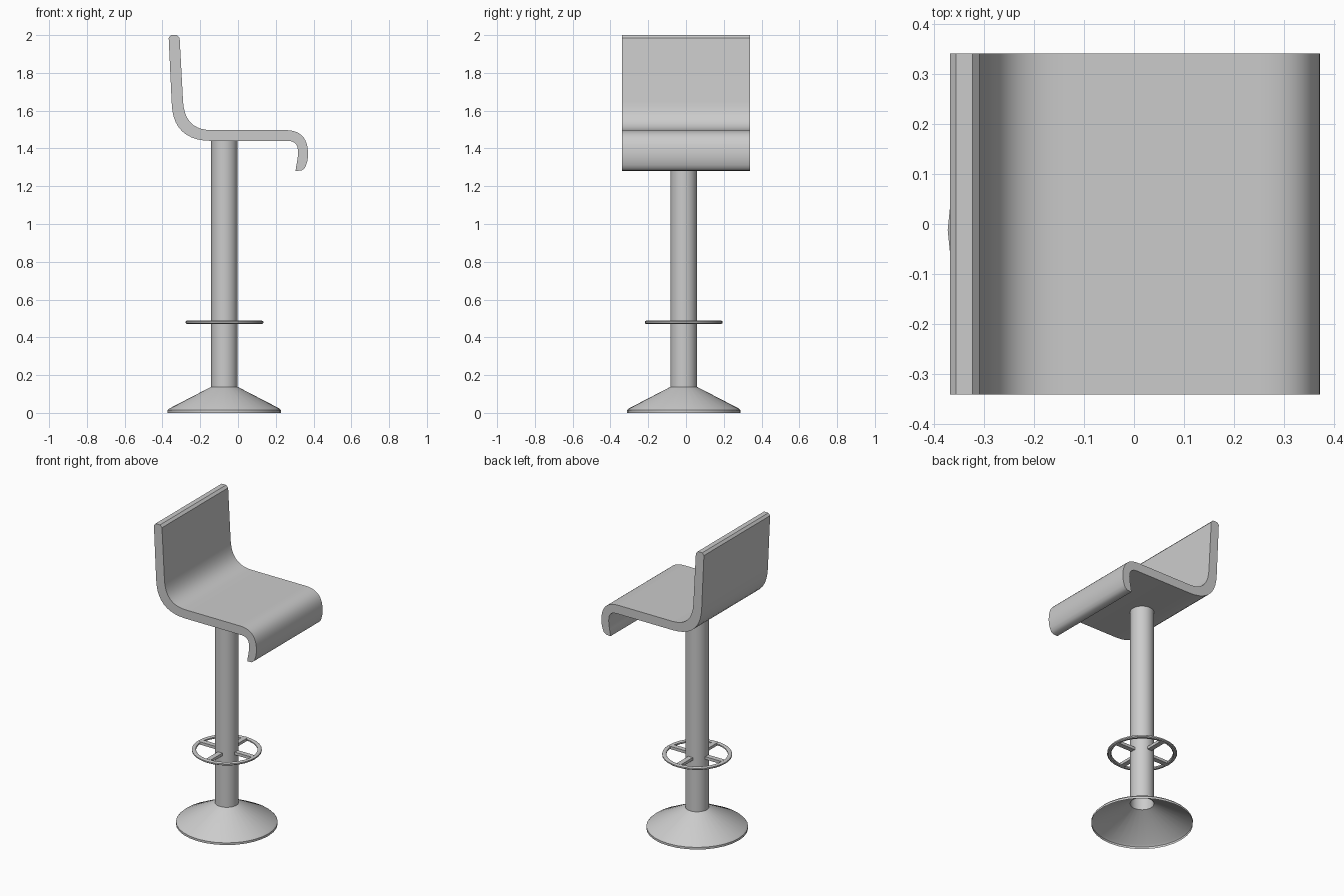
import bpy, bmesh
from math import sin, cos, pi
from mathutils import Vector, Matrix

if "Cube" in bpy.data.objects:
    bpy.data.objects.remove(bpy.data.objects["Cube"])

CX, CY = -0.072, -0.012      # axis of the pedestal
SEG = 32


def finish(bm, name, angle=0.6):
    bmesh.ops.recalc_face_normals(bm, faces=bm.faces)
    me = bpy.data.meshes.new(name)
    bm.to_mesh(me)
    bm.free()
    ob = bpy.data.objects.new(name, me)
    bpy.context.collection.objects.link(ob)
    bpy.ops.object.select_all(action='DESELECT')
    bpy.context.view_layer.objects.active = ob
    ob.select_set(True)
    bpy.ops.object.shade_smooth_by_angle(angle=angle)
    return ob


def lathe(name, profile, closed=False, cap_top=False):
    """Revolve (radius, z) points around the pedestal axis."""
    bm = bmesh.new()
    rings = [[bm.verts.new((CX + r * cos(2 * pi * i / SEG), CY + r * sin(2 * pi * i / SEG), z))
              for i in range(SEG)] for r, z in profile]
    pairs = list(zip(rings, rings[1:]))
    if closed:
        pairs.append((rings[-1], rings[0]))
    for a, b in pairs:
        for i in range(SEG):
            j = (i + 1) % SEG
            bm.faces.new((a[i], a[j], b[j], b[i]))
    if cap_top:
        bm.faces.new(rings[-1])
    return finish(bm, name, 0.4)


def bend(p0, c, p1, n=10):
    """Quadratic curve from p0 to p1 pulled towards c."""
    p0, c, p1 = Vector(p0), Vector(c), Vector(p1)
    return [p0 * (1 - t) ** 2 + c * 2 * t * (1 - t) + p1 * t * t
            for t in (k / n for k in range(n + 1))]


# Seat shell: side outline in x, z extruded across y
outline = (
    [(-0.323, 2.0), (-0.309, 1.985)]
    + bend((-0.291, 1.65), (-0.283, 1.497), (-0.14, 1.497))       # inner back bend
    + bend((0.25, 1.497), (0.362, 1.497), (0.370, 1.39))          # front roll
    + bend((0.371, 1.37), (0.371, 1.33), (0.353, 1.295), 4)
    + [(0.337, 1.283), (0.305, 1.281)]
    + bend((0.307, 1.30), (0.318, 1.35), (0.318, 1.38), 4)        # inside of lip
    + bend((0.317, 1.395), (0.312, 1.44), (0.262, 1.44), 6)
    + bend((-0.14, 1.44), (-0.345, 1.44), (-0.351, 1.64))         # outer back bend
    + [(-0.367, 1.985), (-0.355, 2.0)]
)
bm = bmesh.new()
side = bm.faces.new([bm.verts.new((x, -0.34, z)) for x, z in outline])
ext = bmesh.ops.extrude_face_region(bm, geom=[side], use_keep_orig=True)
moved = [g for g in ext['geom'] if isinstance(g, bmesh.types.BMVert)]
bmesh.ops.translate(bm, verts=moved, vec=(0, 0.68, 0))
finish(bm, "seat")

# Pole, open at the bottom into the hollow base
lathe("pole", [(0.07, 0.135), (0.07, 1.442)], cap_top=True)

# Hollow flared base
lathe("base", [(0.30, 0.0), (0.30, 0.014), (0.29, 0.024), (0.07, 0.138)])

# Footrest ring
lathe("footrest_ring", [(0.182, 0.476), (0.188, 0.471), (0.200, 0.471), (0.206, 0.476),
                        (0.206, 0.484), (0.200, 0.488), (0.188, 0.488), (0.182, 0.484)], closed=True)

# Four footrest spokes along the axes
bm = bmesh.new()
for k in range(4):
    m = (Matrix.Translation((CX, CY, 0.480)) @ Matrix.Rotation(k * pi / 2, 4, 'Z')
         @ Matrix.Translation((0.126, 0, 0)) @ Matrix.Diagonal((0.125, 0.032, 0.018, 1)))
    bmesh.ops.create_cube(bm, size=1, matrix=m)
finish(bm, "footrest_spokes")
